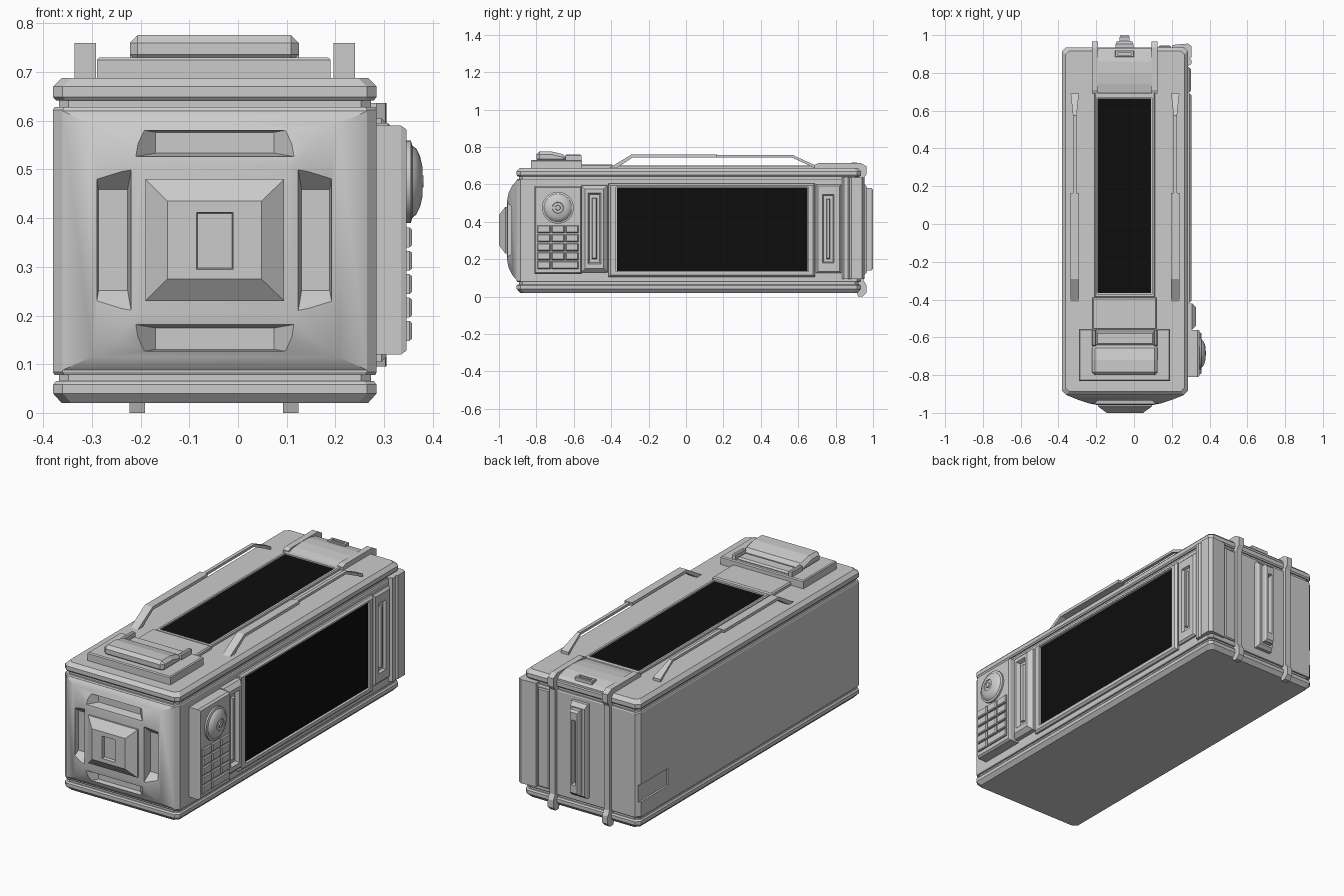
import bpy, bmesh, math
from mathutils import Vector

if "Cube" in bpy.data.objects:
    bpy.data.objects.remove(bpy.data.objects["Cube"])


def place(axis, a, b, d):
    # (a, b) span the plane across the axis, d runs along it
    return {'x': (d, a, b), 'y': (a, d, b), 'z': (a, b, d)}[axis]


def finish(name, bm, bevel=0, smooth=None):
    bmesh.ops.recalc_face_normals(bm, faces=bm.faces)
    me = bpy.data.meshes.new(name)
    bm.to_mesh(me)
    bm.free()
    ob = bpy.data.objects.new(name, me)
    bpy.context.collection.objects.link(ob)
    if bevel:
        m = ob.modifiers.new("edge", 'BEVEL')
        m.width, m.segments, m.limit_method = bevel, 1, 'ANGLE'
    if smooth:
        bpy.ops.object.select_all(action='DESELECT')
        ob.select_set(True)
        bpy.context.view_layer.objects.active = ob
        bpy.ops.object.shade_smooth_by_angle(angle=math.radians(smooth))
    return ob


def loft(name, axis, sections, cut=0, smooth=None):
    """Stack of rectangles (a0, a1, b0, b1, depth); nested ones make pockets."""
    bm = bmesh.new()
    rings = []
    for a0, a1, b0, b1, d in sections:
        if cut:
            c = cut
            pts = [(a0 + c, b0), (a1 - c, b0), (a1, b0 + c), (a1, b1 - c),
                   (a1 - c, b1), (a0 + c, b1), (a0, b1 - c), (a0, b0 + c)]
        else:
            pts = [(a0, b0), (a1, b0), (a1, b1), (a0, b1)]
        rings.append([bm.verts.new(place(axis, a, b, d)) for a, b in pts])
    n = len(rings[0])
    for r, s in zip(rings, rings[1:]):
        for i in range(n):
            bm.faces.new((r[i], r[(i + 1) % n], s[(i + 1) % n], s[i]))
    bm.faces.new(rings[0])
    bm.faces.new(rings[-1])
    return finish(name, bm, smooth=smooth)


def box(name, x0, x1, y0, y1, z0, z1, c=0):
    secs = [(x0, x1, y0, y1, z0), (x0, x1, y0, y1, z1 - c)]
    if c:
        secs.append((x0 + c, x1 - c, y0 + c, y1 - c, z1))
    return loft(name, 'z', secs)


def extrude(name, axis, d0, d1, pts, bevel=0):
    bm = bmesh.new()
    f = bm.faces.new([bm.verts.new(place(axis, a, b, d0)) for a, b in pts])
    ext = bmesh.ops.extrude_face_region(bm, geom=[f])
    move = Vector(place(axis, 0, 0, d1 - d0))
    bmesh.ops.translate(bm, vec=move, verts=[v for v in ext['geom'] if isinstance(v, bmesh.types.BMVert)])
    return finish(name, bm, bevel)


def pocket_panel(name, axis, outer, d0, d1, inner, floor, slope=0.0, lip=0.01):
    """Raised panel with chamfered rim and a sunken pocket."""
    a0, a1, b0, b1 = outer
    p0, p1, q0, q1 = inner
    s = slope
    return loft(name, axis, [
        (*outer, d0), (*outer, d1 - lip), (a0 + lip, a1 - lip, b0 + lip, b1 - lip, d1),
        (*inner, d1), (p0 + s, p1 - s, q0 + s, q1 - s, floor)])


def carve(ob, cutters):
    for c in cutters:
        m = ob.modifiers.new("carve", 'BOOLEAN')
        m.object, m.operation, m.solver = c, 'DIFFERENCE', 'EXACT'
        bpy.context.view_layer.objects.active = ob
        bpy.ops.object.modifier_apply(modifier=m.name)
        bpy.data.objects.remove(c)


black = bpy.data.materials.new("black_glass")
black.diffuse_color = (0.004, 0.004, 0.004, 1)
black.use_nodes = True
black.node_tree.nodes["Principled BSDF"].inputs["Base Color"].default_value = black.diffuse_color

X0, X1, Y0, Y1 = -0.38, 0.285, -0.905, 0.935
MID = (X0 + X1) / 2


def shell(i, z):
    return (X0 + i, X1 - i, Y0 + i, Y1 - i, z)


# Main casing with the top and bottom lids separated by grooves
body = loft("casing", 'z', [shell(.003, .078), shell(0, .084), shell(0, .622), shell(.003, .628)], cut=.02)
loft("groove_core", 'z', [shell(.012, .05), shell(.012, .66)], cut=.02)
loft("bottom_lid", 'z', [shell(.018, .02), shell(0, .04), shell(0, .058), shell(.006, .065)], cut=.02)
loft("top_lid", 'z', [shell(.006, .642), shell(0, .649), shell(0, .67), shell(.018, .688)], cut=.02)
carve(body, [box("left_recess_cutter", -.5, -.37, .69, .925, .16, .25)])

# Bulged front face with four tapered slots
front = loft("front_bulge", 'y', [
    (-.36, .265, .088, .62, -.88), (-.36, .265, .088, .62, -.905), (-.30, .205, .115, .593, -.929),
    (-.24, .145, .155, .553, -.949), (-.20, .105, .20, .51, -.957)], smooth=40)
slots = []
for a0, a1, b0, b1 in [(-.19, .095, .53, .58), (-.19, .095, .127, .178),
                       (-.29, -.223, .23, .48), (.127, .192, .23, .48)]:
    da, db = (.035, .006) if a1 - a0 > b1 - b0 else (.006, .035)
    slots.append(loft("slot_cutter", 'y', [(a0 - da, a1 + da, b0 - db, b1 + db, -.97),
                                           (a0 + da * .6, a1 - da * .6, b0 + db * .6, b1 - db * .6, -.91)]))
carve(front, slots)
loft("front_center_panel", 'y', [
    (-.19, .095, .23, .48, -.93), (-.19, .095, .23, .48, -.966), (-.145, .048, .275, .435, -1.0),
    (-.085, -.01, .295, .412, -1.0), (-.083, -.012, .298, .41, -.985)])

# Right side: big screen, grille panels and corner guard
pocket_panel("side_screen_frame", 'x', (-.415, .69, .105, .605), .27, .305, (-.375, .655, .133, .587), .29)
glass = loft("side_screen", 'x', [(-.37, .65, .137, .583, .28), (-.37, .65, .137, .583, .296)])
glass.data.materials.append(black)
pocket_panel("front_side_grille", 'x', (-.56, -.42, .13, .595), .27, .328, (-.525, -.455, .175, .555), .308, .008, .02)
loft("front_grille_bar", 'x', [(-.505, -.475, .2, .53, .30), (-.5, -.48, .205, .525, .32)])
pocket_panel("rear_side_panel", 'x', (.695, .83, .125, .6), .27, .302, (.73, .79, .18, .545), .288, .005)
loft("rear_panel_bar", 'x', [(.75, .77, .2, .525, .28), (.753, .767, .205, .52, .3)])
extrude("rear_corner_guard", 'z', .095, .637, [
    (.20, .92), (.205, .948), (.285, .955), (.305, .942), (.305, .885), (.297, .875),
    (.305, .865), (.303, .845), (.285, .835), (.27, .84)])

# Control unit: housing, dial and keys
loft("control_housing", 'x', [
    (-.81, -.56, .12, .59, .27), (-.81, -.56, .12, .59, .335), (-.805, -.565, .128, .582, .346)])
for row in range(5):
    z = .148 + row * .048
    cols = [(-.795, -.725), (-.718, -.65), (-.643, -.575)]
    if row == 0:
        cols = [(-.795, -.725), (-.718, -.575)]
    for y0, y1 in cols:
        loft("key", 'x', [(y0, y1, z, z + .041, .335), (y0, y1, z, z + .041, .352),
                          (y0 + .004, y1 - .004, z + .004, z + .037, .357)])
bm = bmesh.new()
profile = [(.345, .085), (.355, .085), (.358, .074), (.366, .068), (.374, .052),
           (.379, .03), (.375, .028), (.375, .014), (.381, .012)]
rings = [[bm.verts.new((x, -.685 + r * math.cos(t * math.pi / 16), .475 + r * math.sin(t * math.pi / 16)))
          for t in range(32)] for x, r in profile]
for r, s in zip(rings, rings[1:]):
    for i in range(32):
        bm.faces.new((r[i], r[(i + 1) % 32], s[(i + 1) % 32], s[i]))
bm.faces.new(rings[0])
bm.faces.new(rings[-1])
finish("dial", bm, smooth=30)

# Top: glass panel with frame and pad
pocket_panel("top_screen_frame", 'z', (-.21, .11, -.39, .695), .67, .702, (-.195, .094, -.37, .668), .69, 0, .005)
glass = box("top_screen", -.192, .091, -.366, .664, .68, .697)
glass.data.materials.append(black)
box("top_pad", -.22, .12, -.56, -.39, .68, .706, .006)

# Top front hatch with lid, cheeks and hinge bar
box("hatch_base", -.29, .19, -.83, -.555, .68, .73, .005)
extrude("hatch_lid", 'x', -.222, .125, [(-.8, .72), (-.8, .776), (-.72, .776), (-.64, .757), (-.64, .72)], .016)
for x0 in (-.222, .105):
    box("hatch_cheek", x0, x0 + .02, -.645, -.56, .72, .76, .005)
box("hatch_bar", -.2, .105, -.64, -.572, .72, .742, .008)

# Pair of raised carry rails on top
for side in (-1, 1):
    x = MID + side * .266
    extrude("rail_grip", 'x', x - .022, x + .022, [
        (-.415, .685), (-.29, .76), (.165, .76), (.165, .744), (-.285, .744), (-.375, .685)])
    extrude("rail_rod", 'x', x - .009, x + .009, [(.16, .757), (.575, .757), (.585, .744), (.16, .744)])
    loft("rail_foot", 'y', [(x - .009, x + .009, .742, .757, .57), (x - .022, x + .022, .686, .702, .69)])

# Straps wrapping over the rear edge, with the humped cover between them
for x in (-.207, .108):
    extrude("rear_strap", 'x', x - .016, x + .016, [
        (.69, .67), (.69, .705), (.71, .714), (.935, .714), (.965, .697), (.965, .655), (.95, .63),
        (.95, .085), (.965, .06), (.965, .02), (.945, 0), (.92, 0), (.91, .03), (.91, .67)])
extrude("rear_top_cover", 'x', -.192, .093, [
    (.69, .67), (.69, .698), (.74, .708), (.8, .713), (.86, .711), (.915, .699), (.93, .685), (.93, .67)])
pocket_panel("top_latch", 'z', (-.1, 0, .883, .918), .68, .716, (-.085, -.015, .892, .909), .708, 0, .003)

# Back handle and slim back panels
loft("rear_handle_base", 'y', [(-.097, -.003, .115, .605, .92), (-.097, -.003, .115, .605, .952),
                               (-.09, -.01, .13, .585, .968)])
loft("rear_handle", 'y', [(-.076, -.024, .14, .58, .95), (-.076, -.024, .14, .58, .99),
                          (-.07, -.03, .15, .57, 1.0), (-.062, -.038, .19, .53, 1.0),
                          (-.06, -.04, .195, .525, .975)])
loft("back_side_panel", 'y', [(.13, .195, .1, .615, .92), (.13, .195, .1, .615, .94), (.135, .19, .105, .61, .945)])
